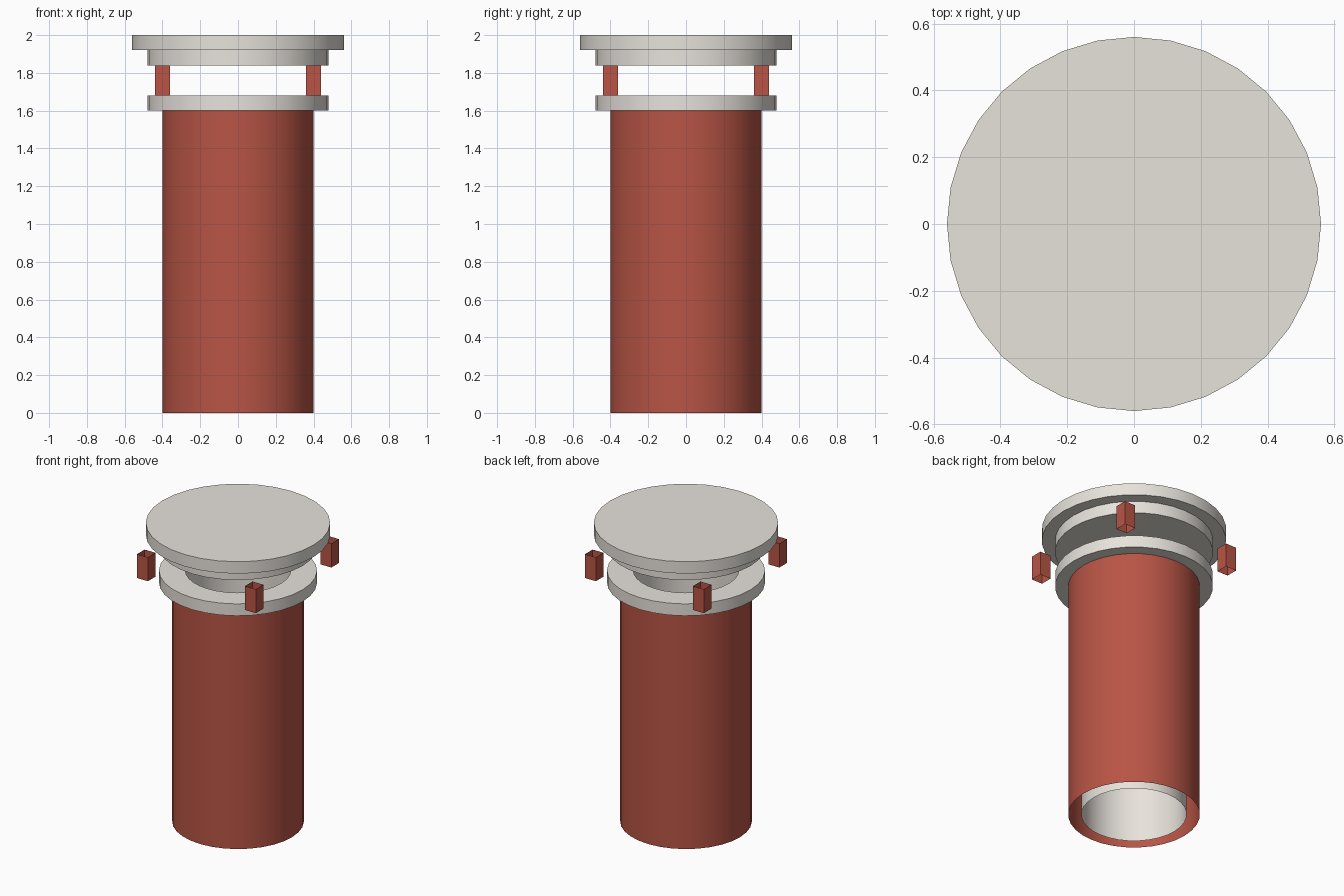
import bpy, bmesh, math

if "Cube" in bpy.data.objects:
    bpy.data.objects.remove(bpy.data.objects["Cube"])

SIDES = 32


def material(name, rgb):
    m = bpy.data.materials.new(name)
    m.diffuse_color = (*rgb, 1)
    m.use_nodes = True
    m.node_tree.nodes["Principled BSDF"].inputs["Base Color"].default_value = m.diffuse_color
    return m


clay = material("red_clay", (0.48, 0.09, 0.06))
stone = material("pale_stone", (0.80, 0.76, 0.71))


def finish(name, bm, mat):
    me = bpy.data.meshes.new(name)
    bm.to_mesh(me)
    bm.free()
    me.materials.append(mat)
    ob = bpy.data.objects.new(name, me)
    bpy.context.collection.objects.link(ob)
    bpy.ops.object.select_all(action='DESELECT')
    ob.select_set(True)
    bpy.context.view_layer.objects.active = ob
    bpy.ops.object.shade_smooth_by_angle(angle=math.radians(30))
    return ob


def lathe(name, profile, mat, closed=False):
    """Spin an (r, z) profile, listed upwards on the outside, round z."""
    bm = bmesh.new()
    rings = []
    for r, z in profile:
        if r == 0:
            rings.append([bm.verts.new((0, 0, z))] * SIDES)
        else:
            rings.append([bm.verts.new((r * math.cos(2 * math.pi * i / SIDES),
                                        r * math.sin(2 * math.pi * i / SIDES), z))
                          for i in range(SIDES)])
    pairs = list(zip(rings, rings[1:]))
    if closed:
        pairs.append((rings[-1], rings[0]))
    for a, b in pairs:
        for i in range(SIDES):
            j = (i + 1) % SIDES
            bm.faces.new(list(dict.fromkeys((a[i], a[j], b[j], b[i]))))
    return finish(name, bm, mat)


def disc(name, r, z0, z1):
    return lathe(name, [(0, z0), (r, z0), (r, z1), (0, z1)], stone)


# Open-ended outer shell and inner flue lining
lathe("outer_shell", [(0.40, 0), (0.40, 1.60)], clay)
lathe("flue_lining", [(0.32, 1.60), (0.32, 0)], stone)

# Collar ring around the mouth
lathe("collar", [(0.32, 1.60), (0.48, 1.60), (0.48, 1.68), (0.32, 1.68)], stone, closed=True)

# Stepped lid
disc("lid_lower", 0.48, 1.84, 1.92)
disc("lid_upper", 0.56, 1.92, 2.00)

# Four open-ended square posts
for sx, x in (("left", -0.4), ("right", 0.4)):
    for sy, y in (("front", -0.4), ("back", 0.4)):
        bm = bmesh.new()
        bmesh.ops.create_cube(bm, size=1)
        bmesh.ops.delete(bm, geom=[f for f in bm.faces if abs(f.normal.z) > 0.5],
                         context='FACES_ONLY')
        for v in bm.verts:
            v.co = (x + v.co.x * 0.08, y + v.co.y * 0.08, 1.76 + v.co.z * 0.16)
        finish(f"post_{sy}_{sx}", bm, clay)
